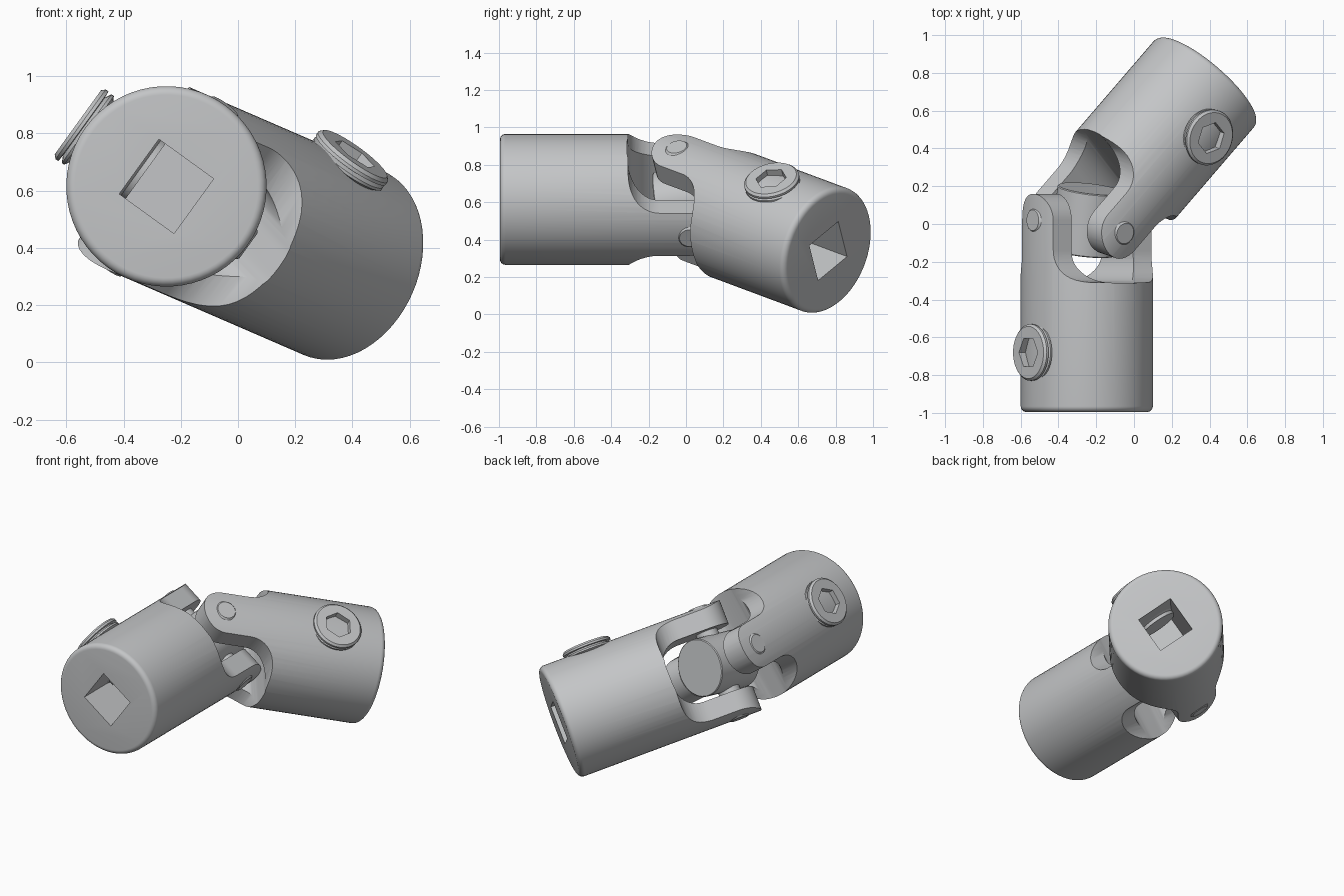
import bpy, bmesh, math
from mathutils import Matrix, Vector

if "Cube" in bpy.data.objects:
    bpy.data.objects.remove(bpy.data.objects["Cube"])

steel = bpy.data.materials.new("steel_grey")
steel.diffuse_color = (0.55, 0.56, 0.57, 1)
steel.use_nodes = True
steel.node_tree.nodes["Principled BSDF"].inputs["Base Color"].default_value = steel.diffuse_color


def finish(bm, name):
    bmesh.ops.recalc_face_normals(bm, faces=bm.faces)
    me = bpy.data.meshes.new(name)
    bm.to_mesh(me)
    bm.free()
    me.materials.append(steel)
    ob = bpy.data.objects.new(name, me)
    bpy.context.collection.objects.link(ob)
    return ob


def lathe(name, profile, n=64):
    """Closed solid of revolution about local z from (radius, height) points."""
    bm = bmesh.new()
    rings = [[bm.verts.new((r * math.cos(math.tau * i / n), r * math.sin(math.tau * i / n), z))
              for i in range(n)] for r, z in profile]
    for a, b in zip(rings, rings[1:]):
        for i in range(n):
            j = (i + 1) % n
            bm.faces.new((a[i], a[j], b[j], b[i]))
    bm.faces.new(rings[0])
    bm.faces.new(rings[-1])
    return finish(bm, name)


def prism(name, pts, offset):
    """Closed polygon pts (3D) extruded along offset."""
    bm = bmesh.new()
    face = bm.faces.new([bm.verts.new(p) for p in pts])
    new = bmesh.ops.extrude_face_region(bm, geom=[face], use_keep_orig=True)
    bmesh.ops.translate(bm, vec=offset, verts=[v for v in new["geom"] if isinstance(v, bmesh.types.BMVert)])
    return finish(bm, name)


def cut(ob, cutter, op='DIFFERENCE'):
    mod = ob.modifiers.new("cut", 'BOOLEAN')
    mod.operation, mod.solver, mod.object = op, 'EXACT', cutter
    dg = bpy.context.evaluated_depsgraph_get()
    me = bpy.data.meshes.new_from_object(ob.evaluated_get(dg))
    ob.modifiers.clear()
    ob.data = me
    bpy.data.objects.remove(cutter)


def arc(cx, cy, r, a0, a1, n=12):
    return [(cx + r * math.cos(math.radians(a0 + (a1 - a0) * i / n)),
             cy + r * math.sin(math.radians(a0 + (a1 - a0) * i / n))) for i in range(n + 1)]


def frame(w, u, c):
    """Local y = pin direction w, local z = shaft direction u."""
    v = w.cross(u)
    return Matrix.Translation(c) @ Matrix((v, w, u)).transposed().to_4x4()


def place(ob, m, angle=30):
    ob.data.transform(m)
    bpy.ops.object.select_all(action='DESELECT')
    ob.select_set(True)
    bpy.context.view_layer.objects.active = ob
    bpy.ops.object.shade_smooth_by_angle(angle=math.radians(angle))


R, L = 0.35, 1.02
TO_PIN = Matrix.Rotation(-math.pi / 2, 4, 'X')      # local z -> pin direction


def joint_half(tag, m):
    # yoke: rounded barrel
    yoke = lathe(tag + "_yoke", [(R, -0.2), (R, L - 0.035)] +
                 [(R - 0.03 + x, L - 0.035 + y) for x, y in arc(0, 0, 0.03, 15, 90, 5)])
    yoke.data.transform(Matrix.Diagonal((1, 1, 1, 1)))
    # fork outline: round ears flaring into the barrel
    half = arc(0, 0, 0.14, -90, 0) + arc(0.31, 0.16, 0.17, 180, 90) + [(0.45, 0.33), (0.45, 1.2)]
    outline = half + [(-x, y) for x, y in reversed(half[1:])]
    cut(yoke, prism("outline", [(x, -0.5, y) for x, y in outline], (0, 1, 0)), 'INTERSECT')
    # slot between the ears
    half = [(0.2, -0.4)] + arc(0.05, 0.185, 0.15, 0, 90)
    slot = half + [(-x, y) for x, y in reversed(half)]
    cut(yoke, prism("slot", [(-0.5, x, y) for x, y in slot], (1, 0, 0)))
    # square shaft socket
    s = 0.118
    cut(yoke, prism("socket", [(-s, -s, 0.5), (s, -s, 0.5), (s, s, 0.5), (-s, s, 0.5)], (0, 0, 0.7)))
    place(yoke, m)

    # set screw: threaded plug with hex recess
    prof = [(0.125, 0.09)]
    for i in range(6):
        z = 0.11 + 0.042 * i
        prof += [(0.125, z), (0.148, z + 0.014), (0.148, z + 0.024), (0.125, z + 0.036)]
    prof += [(0.15, 0.358), (0.15, 0.37), (0.138, 0.382)]
    screw = lathe(tag + "_set_screw", prof, 48)
    hexa = [(0.085 * math.cos(k * math.pi / 3), 0.085 * math.sin(k * math.pi / 3), 0.27) for k in range(6)]
    cut(screw, prism("hex", hexa, (0, 0, 0.3)))
    place(screw, m @ Matrix.Translation((0, 0, 0.7)) @ TO_PIN)

    # cross pin through both ears
    pin = lathe(tag + "_pin", [(0.055, -0.354), (0.067, -0.342), (0.067, 0.342), (0.055, 0.354)], 40)
    place(pin, m @ TO_PIN)


centre = Vector((-0.25, 0.02, 0.615))
axis1 = Vector((0, -1, 0))
axis2 = Vector((0.628, 0.73, -0.272)).normalized()
pin1 = Vector((-0.81, 0, 0.586)).normalized()
pin2 = axis2.cross(pin1).normalized()

joint_half("front", frame(pin1, axis1, centre))
joint_half("rear", frame(pin2, axis2, centre))

# centre hub of the cross, square to both pins
hub = lathe("cross_hub", [(0.17, -0.17), (0.175, -0.165), (0.175, 0.165), (0.17, 0.17)], 48)
place(hub, frame(pin1, pin1.cross(pin2).normalized(), centre))
